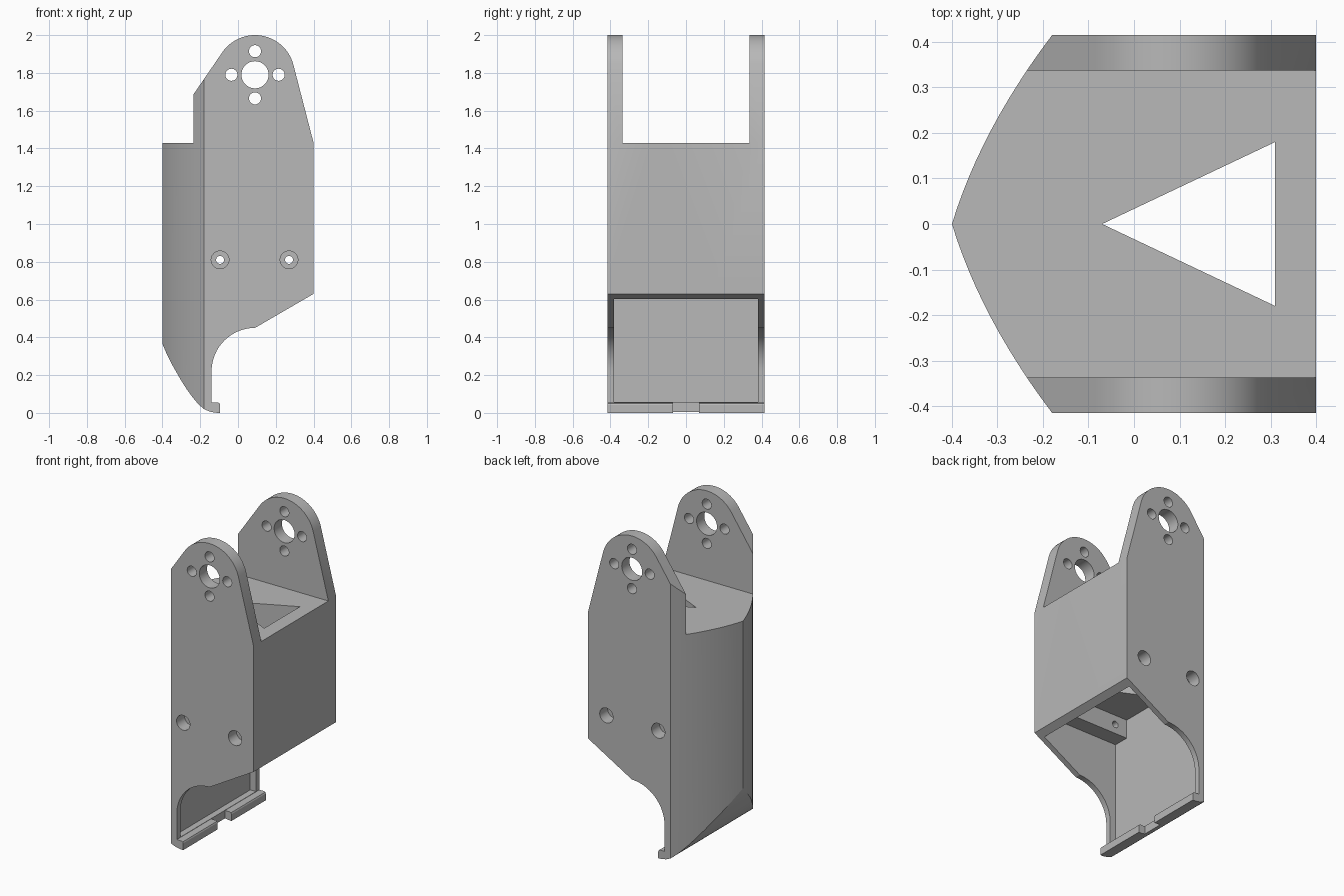
import bpy
import bmesh
from math import cos, sin, radians
from mathutils import Vector

cube = bpy.data.objects.get("Cube")
if cube:
    bpy.data.objects.remove(cube, do_unlink=True)

grey = bpy.data.materials.new("plain grey")
grey.use_nodes = True
grey.diffuse_color = (0.48, 0.48, 0.48, 1)
grey.node_tree.nodes["Principled BSDF"].inputs["Base Color"].default_value = (0.48, 0.48, 0.48, 1)


def prism(name, points, low, high, axis="z"):
    """Extrude a flat outline: (x, y) along z, or (x, z) along y."""
    bm = bmesh.new()
    place = (lambda a, b, c: (a, b, c)) if axis == "z" else (lambda a, b, c: (a, c, b))
    face = bm.faces.new([bm.verts.new(place(a, b, low)) for a, b in points])
    top = bmesh.ops.extrude_face_region(bm, geom=[face])["geom"]
    shift = Vector(place(0, 0, high - low))
    bmesh.ops.translate(bm, vec=shift, verts=[v for v in top if isinstance(v, bmesh.types.BMVert)])
    bmesh.ops.recalc_face_normals(bm, faces=bm.faces)
    mesh = bpy.data.meshes.new(name)
    bm.to_mesh(mesh)
    bm.free()
    obj = bpy.data.objects.new(name, mesh)
    mesh.materials.append(grey)
    bpy.context.collection.objects.link(obj)
    return obj


def box(name, x0, x1, half_y, z0, z1):
    return prism(name, [(x0, -half_y), (x1, -half_y), (x1, half_y), (x0, half_y)], z0, z1)


def arc(cx, cz, r, start, end, steps):
    angles = [radians(start + (end - start) * i / steps) for i in range(steps + 1)]
    return [(cx + r * cos(a), cz + r * sin(a)) for a in angles]


def drill(name, x, z, r, y0, y1):
    return prism(name, arc(x, z, r, 0, 360, 32)[:-1], y0, y1, "y")


def combine(target, tool, operation="DIFFERENCE"):
    mod = target.modifiers.new(tool.name, "BOOLEAN")
    mod.operation = operation
    mod.solver = "EXACT"
    mod.object = tool
    bpy.context.view_layer.objects.active = target
    bpy.ops.object.modifier_apply(modifier=mod.name)
    bpy.data.objects.remove(tool, do_unlink=True)


# Plan outline with the bowed back meeting in a ridge
half = [0.415 * i / 12 for i in range(13)]
bow = [(-0.4 + 0.304 * y + 0.545 * y * y, y) for y in half]
plan = [(x, -y) for x, y in reversed(bow)] + bow[1:] + [(0.4, 0.415), (0.4, -0.415)]
body = prism("bracket_body", plan, -0.1, 2.1)

# Side profile: rounded ear, sloped lower edge, scooped cut-out, hooked lip, curved heel
profile = [(0.4, 0.63), (0.4, 1.43)]
profile += arc(0.09, 1.79, 0.21, 15, 146, 28)
profile += [(-0.24, 1.68), (-0.45, 1.37), (-0.45, 0.47), (-0.4, 0.365)]
profile += [(-0.375, 0.307), (-0.35, 0.257), (-0.3, 0.17), (-0.27, 0.123), (-0.24, 0.082),
            (-0.21, 0.046), (-0.18, 0.02), (-0.15, 0.007), (-0.12, 0.001)]
profile += [(-0.095, 0), (-0.095, 0.043), (-0.099, 0.051), (-0.107, 0.055), (-0.14, 0.055)]
profile += arc(0.09, 0.22, 0.23, 180, 90, 16)
combine(body, prism("profile_tool", profile, -0.6, 0.6, "y"), "INTERSECT")

# Gap between the ears, lower cavity with side rails, and triangular shaft
combine(body, box("ear_gap", -0.6, 0.6, 0.337, 1.43, 2.3))
combine(body, box("lower_cavity", -0.18, 0.355, 0.38, 0.057, 0.75))
combine(body, box("rail_gap", -0.18, 0.355, 0.28, 0.7, 0.87))
combine(body, prism("triangle_shaft", [(-0.07, 0), (0.31, -0.18), (0.31, 0.18)], 0.8, 1.6))
combine(body, box("lip_notch", -0.14, 0.1, 0.07, -0.1, 0.2))

# Ear bore with its ring of four small holes
combine(body, drill("ear_bore", 0.09, 1.79, 0.072, -0.6, 0.6))
for dx, dz in ((1, 0), (-1, 0), (0, 1), (0, -1)):
    combine(body, drill("ear_hole", 0.09 + dx * 0.125, 1.79 + dz * 0.125, 0.032, -0.6, 0.6))

# Counterbored screw holes through both side rails
for x in (-0.095, 0.27):
    combine(body, drill("screw_hole", x, 0.81, 0.021, -0.6, 0.6))
    for side in (-1, 1):
        y0, y1 = sorted((side * 0.335, side * 0.6))
        combine(body, drill("counterbore", x, 0.81, 0.047, y0, y1))

# Smooth the curved walls, keep the edges sharp
bpy.ops.object.select_all(action="DESELECT")
body.select_set(True)
bpy.context.view_layer.objects.active = body
bpy.ops.object.shade_smooth_by_angle(angle=radians(25))
